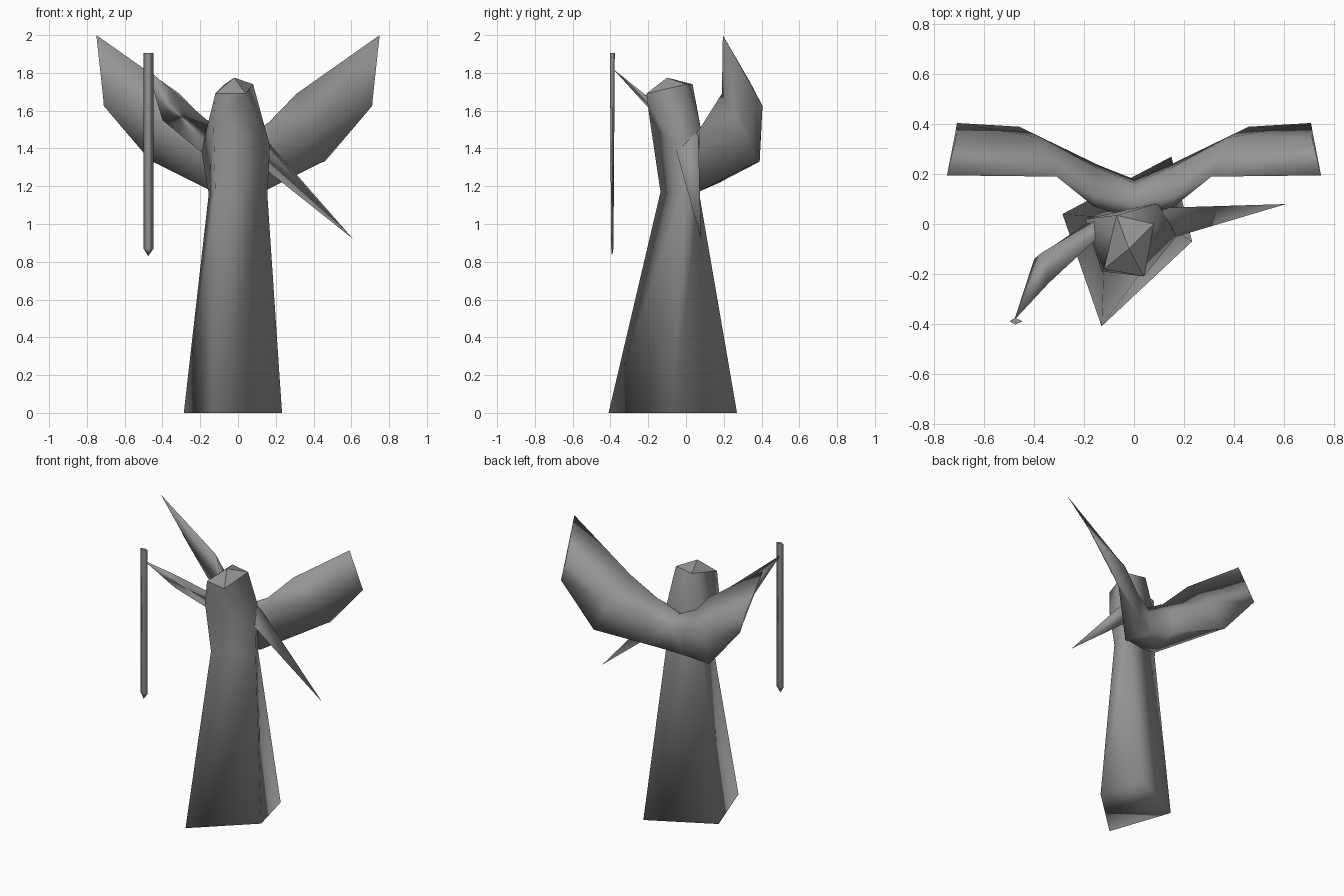
import bpy, bmesh

if "Cube" in bpy.data.objects:
    bpy.data.objects.remove(bpy.data.objects["Cube"], do_unlink=True)

stone = bpy.data.materials.new("grey stone")
stone.use_nodes = True
GREY = (0.3, 0.3, 0.3, 1)
stone.diffuse_color = GREY
stone.node_tree.nodes["Principled BSDF"].inputs["Base Color"].default_value = GREY


def loft(name, rings, tip=None, smooth_base=False, smooth_tip=True):
    """Skin a list of equal rings, cap the start, close the end with a point or a cap."""
    bm = bmesh.new()
    loops = [[bm.verts.new(p) for p in ring] for ring in rings]
    n = len(loops[0])
    for a, b in zip(loops, loops[1:]):
        for i in range(n):
            j = (i + 1) % n
            bm.faces.new((a[i], a[j], b[j], b[i])).smooth = True
    bm.faces.new(loops[0][::-1]).smooth = smooth_base
    if tip:
        end = bm.verts.new(tip)
        for i in range(n):
            f = bm.faces.new((loops[-1][i], loops[-1][(i + 1) % n], end))
            f.smooth = smooth_tip
    else:
        bm.faces.new(loops[-1])
    bmesh.ops.recalc_face_normals(bm, faces=bm.faces)
    mesh = bpy.data.meshes.new(name)
    bm.to_mesh(mesh)
    bm.free()
    mesh.materials.append(stone)
    obj = bpy.data.objects.new(name, mesh)
    bpy.context.collection.objects.link(obj)
    return obj


# Robe rising through waist and shoulders to a faceted hood
loft("robed_body", [
    [(-.287, .04, 0), (-.13, -.41, 0), (.233, -.07, 0), (.15, .27, 0)],
    [(-.155, .03, 1.16), (-.12, -.135, 1.17), (.155, -.02, 1.16), (.11, .07, 1.16)],
    [(-.195, .02, 1.39), (-.13, -.19, 1.54), (.17, -.05, 1.41), (.1, .085, 1.47)],
    [(-.07, .035, 1.74), (-.12, -.18, 1.69), (.04, -.21, 1.69), (.08, 0, 1.74)],
], tip=(-.02, -.1, 1.775), smooth_base=True, smooth_tip=False)

# Wings: one cupped sheet, mirrored at the centre of the back
wings = loft("wings", [
    [(0, .085, 1.45), (0, .165, 1.39), (0, .18, 1.22), (0, .05, 1.17), (0, .02, 1.43)],
    [(.16, .11, 1.535), (.15, .225, 1.44), (.14, .235, 1.25), (.13, .065, 1.17), (.16, .07, 1.5)],
    [(.31, .19, 1.69), (.37, .345, 1.53), (.46, .39, 1.33), (.45, .375, 1.33), (.4, .32, 1.46)],
    [(.75, .195, 2), (.715, .34, 1.75), (.71, .405, 1.625), (.711, .4, 1.63), (.714, .38, 1.67)],
])
bm = bmesh.new()
bm.from_mesh(wings.data)
bmesh.ops.delete(bm, geom=[f for f in bm.faces if all(abs(v.co.x) < 1e-4 for v in f.verts)],
                 context='FACES_ONLY')
bm.to_mesh(wings.data)
bm.free()
mirror = wings.modifiers.new("mirror", 'MIRROR')
mirror.use_clip = True

# Raised arm holding the staff
loft("raised_right_arm", [
    [(-.11, .04, 1.47), (-.195, 0, 1.38), (-.14, -.05, 1.53)],
    [(-.37, -.115, 1.6), (-.4, -.14, 1.55), (-.34, -.235, 1.7)],
], tip=(-.48, -.385, 1.82))

# Lowered arm tapering to a point
loft("lowered_left_arm", [
    [(.11, .065, 1.49), (.155, -.055, 1.4), (.12, .055, 1.31)],
], tip=(.61, .08, .92))


# Staff with a pointed foot
def staff_ring(z, depth):
    return [(-.5, -.39, z), (-.475, -.39 - depth, z), (-.447, -.39, z), (-.475, -.39 + depth, z)]


loft("staff", [staff_ring(1.905, .013), staff_ring(.87, .006)], tip=(-.475, -.392, .83))
